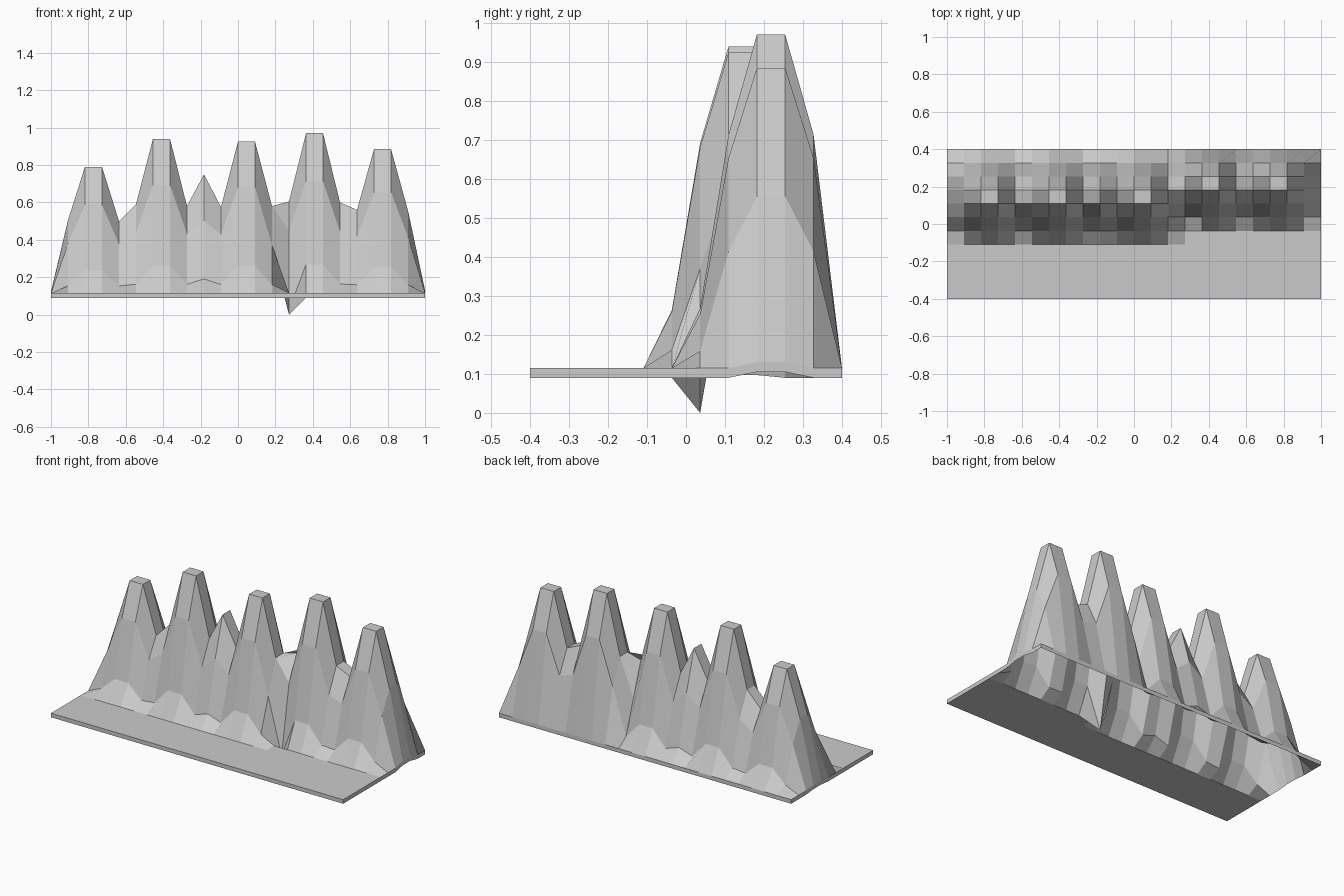
import bpy, bmesh

if "Cube" in bpy.data.objects:
    bpy.data.objects.remove(bpy.data.objects["Cube"])

NX, NY = 22, 11          # grid cells in x and y
BASE, THICK = 0.115, 0.025

# ridge height of every grid column, left to right
RIDGE = [0.122, 0.505, 0.79, 0.79, 0.50, 0.59, 0.94, 0.94, 0.58, 0.75, 0.575,
         0.925, 0.925, 0.58, 0.605, 0.97, 0.97, 0.60, 0.56, 0.885, 0.885, 0.555, 0.13]
PEAKS = {2, 3, 6, 7, 11, 12, 15, 16, 19, 20}


def height(i, j):
    if j in (0, NY):
        return BASE
    if (i, j) == (14, 6):            # pit between the two groups
        return THICK
    centre = 7.5 if i <= 13 else 8.5  # right-hand group sits one row further back
    step = int(abs(j - centre))
    if i in PEAKS:
        falloff = (1, 0.70, 0.18)
    elif i in (0, NX):
        falloff = (1, 0, 0)
    elif i == 13:
        falloff = (1, 0.55, 0.10)
    elif i == 9:
        falloff = (1, 0.61, 0.12)
    else:
        falloff = (1, 0.68, 0.10)
    f = falloff[step] if step < 3 else 0
    return BASE + (RIDGE[i] - BASE) * f


# terrain surface
bm = bmesh.new()
grid = [[bm.verts.new((-1 + 2 * i / NX, -0.4 + 0.8 * j / NY, height(i, j) - THICK))
         for j in range(NY + 1)] for i in range(NX + 1)]
for i in range(NX):
    for j in range(NY):
        bm.faces.new((grid[i][j], grid[i + 1][j], grid[i + 1][j + 1], grid[i][j + 1]))

# thin hollow shell: copy of the surface straight up, walls round the border
ret = bmesh.ops.extrude_face_region(bm, geom=bm.faces[:], use_keep_orig=True)
top = [g for g in ret["geom"] if isinstance(g, bmesh.types.BMVert)]
bmesh.ops.translate(bm, verts=top, vec=(0, 0, THICK))
bmesh.ops.recalc_face_normals(bm, faces=bm.faces[:])

mesh = bpy.data.meshes.new("mountain_terrain")
bm.to_mesh(mesh)
bm.free()
bpy.context.collection.objects.link(bpy.data.objects.new("mountain_terrain", mesh))
